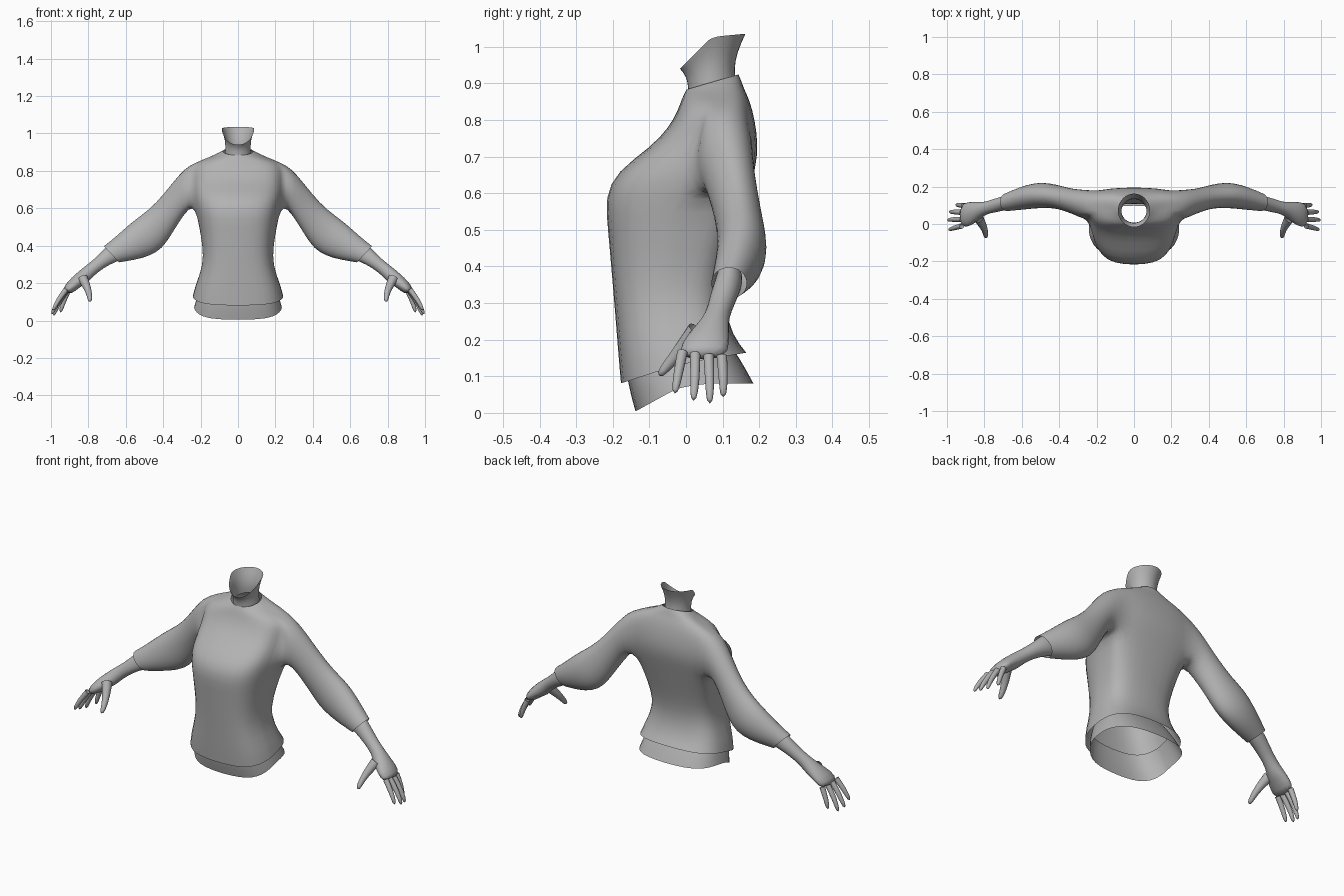
import bpy, bmesh, math
from mathutils import Vector

if "Cube" in bpy.data.objects:
    bpy.data.objects.remove(bpy.data.objects["Cube"])

grey = bpy.data.materials.new("plain_grey")
grey.diffuse_color = (0.45, 0.45, 0.45, 1)
grey.use_nodes = True
grey.node_tree.nodes["Principled BSDF"].inputs["Base Color"].default_value = grey.diffuse_color

# column angles from front centre round the right side to back centre
ANGLES = [-90, -70, -50, -30, -10, -4, 8, 25, 45, 67, 90]


def half_ring(bm, w, yf, yc, yb, zf, zm, zb, e):
    """Right half of a rounded cross-section; height varies front/side/back."""
    out = []
    for a in ANGLES:
        t = math.radians(a)
        s = abs(math.sin(t)) ** e
        x = 0 if abs(a) == 90 else w * math.cos(t) ** e
        ye, ze = (yf, zf) if a < 0 else (yb, zb)
        out.append(bm.verts.new((x, yc + (ye - yc) * s, zm + (ze - zm) * s)))
    return out


def limb_ring(bm, n, start, top, bot, yf, yb):
    """Arm cross-section from its upper and lower outline points (x, z)."""
    t, b = Vector((top[0], 0, top[1])), Vector((bot[0], 0, bot[1]))
    mid, up = (t + b) / 2 + Vector((0, (yf + yb) / 2, 0)), (t - b) / 2
    back = Vector((0, (yb - yf) / 2, 0))
    angs = [math.radians(start + 360 * k / n) for k in range(n)]
    return [bm.verts.new(mid + back * math.cos(a) + up * math.sin(a)) for a in angs]


def bridge(bm, r0, r1, closed=True, skip=()):
    n = len(r0)
    for i in range(n if closed else n - 1):
        if i not in skip:
            j = (i + 1) % n
            bm.faces.new((r0[i], r0[j], r1[j], r1[i]))


def finger(bm, pts, radii, n=8):
    """Tapered tube along a short path, closed at the tip."""
    pts = [Vector(p) for p in pts]
    prev = None
    for i, p in enumerate(pts):
        d = (pts[min(i + 1, len(pts) - 1)] - pts[max(i - 1, 0)]).normalized()
        u = d.cross(Vector((0.3, 1, 0))).normalized()
        v = d.cross(u)
        ring = [bm.verts.new(p + (u * math.cos(k * math.tau / n)
                                  + v * math.sin(k * math.tau / n)) * radii[i])
                for k in range(n)]
        if prev:
            bridge(bm, prev, ring)
        prev = ring
    bm.faces.new(prev)


def finish(bm, name):
    bmesh.ops.recalc_face_normals(bm, faces=bm.faces)
    for f in bm.faces:
        f.smooth = True
    me = bpy.data.meshes.new(name)
    bm.to_mesh(me)
    bm.free()
    me.materials.append(grey)
    ob = bpy.data.objects.new(name, me)
    bpy.context.collection.objects.link(ob)
    ob.modifiers.new("mirror", 'MIRROR').use_clip = True
    sub = ob.modifiers.new("smooth", 'SUBSURF')
    sub.levels = sub.render_levels = 1


def shell(name, rows):
    bm = bmesh.new()
    rings = [half_ring(bm, *r) for r in rows]
    for a, b in zip(rings, rings[1:]):
        bridge(bm, a, b, closed=False)
    finish(bm, name)


# shirt body: half width, front y, side y, back y, front z, side z, back z, roundness
BODY = [
    (.242, -.18, -.01, .168, .08, .135, .165, .7),
    (.228, -.187, -.02, .13, .16, .19, .21, .68),
    (.185, -.197, -.03, .103, .29, .30, .30, .68),
    (.190, -.207, -.01, .118, .40, .40, .40, .68),
    (.207, -.216, .03, .145, .50, .50, .50, .66),
    (.228, -.226, .08, .175, .59, .60, .61, .65),
    (.238, -.193, .09, .192, .66, .66, .67, .65),
    (.240, -.100, .095, .199, .725, .72, .73, .65),
    (.240, -.048, .10, .190, .78, .78, .80, .65),
    (.235, -.024, .09, .175, .825, .838, .855, .7),
    (.170, -.012, .085, .160, .86, .862, .885, .8),
    (.118, -.005, .08, .152, .873, .882, .91, .9),
    (.082, .0, .075, .145, .883, .905, .925, 1),
]
# sleeve: upper outline, lower outline, front y, back y
SLEEVE = [
    ((.285, .815), (.262, .60), .025, .185),
    ((.345, .745), (.305, .54), .052, .188),
    ((.44, .625), (.36, .45), .08, .207),
    ((.52, .563), (.405, .382), .085, .221),
    ((.575, .522), (.47, .343), .083, .223),
    ((.65, .453), (.55, .323), .075, .20),
    ((.718, .398), (.635, .31), .068, .167),
]
bm = bmesh.new()
rings = [half_ring(bm, *r) for r in BODY]
for i in range(len(rings) - 1):
    bridge(bm, rings[i], rings[i + 1], closed=False,
           skip=range(4, 8) if 5 <= i <= 8 else ())
# armhole border, joined to the sleeve
prev = ([rings[5][c] for c in range(4, 9)] + [rings[r][8] for r in range(6, 10)]
        + [rings[9][c] for c in (7, 6, 5, 4)] + [rings[r][4] for r in (8, 7, 6)])
for s in SLEEVE:
    ring = limb_ring(bm, 16, 225, *s)
    bridge(bm, prev, ring)
    prev = ring
finish(bm, "shirt")

# open neck with a slanted rim
shell("neck", [
    (.070, .006, .07, .138, .865, .885, .905, 1),
    (.067, .004, .07, .133, .905, .925, .94, 1),
    (.070, -.006, .07, .141, .925, .975, .985, 1),
    (.087, -.018, .07, .165, .938, 1.027, 1.036, 1),
])

# open waist band below the shirt
shell("waist", [
    (.195, -.168, -.02, .10, .16, .19, .22, .7),
    (.220, -.163, -.01, .15, .085, .13, .15, .7),
    (.235, -.14, .0, .188, .003, .08, .08, .7),
])

# forearm, palm and fingers
bm = bmesh.new()
ARM = [
    ((.69, .41), (.61, .327), .082, .155),
    ((.715, .385), (.65, .314), .075, .155),
    ((.77, .328), (.715, .283), .06, .137),
    ((.818, .292), (.775, .235), .052, .118),
    ((.867, .252), (.805, .198), .018, .12),
    ((.912, .21), (.85, .175), -.016, .12),
    ((.945, .16), (.895, .135), -.024, .115),
]
prev = None
for s in ARM:
    ring = limb_ring(bm, 12, 0, *s)
    if prev:
        bridge(bm, prev, ring)
    prev = ring
bm.faces.new(prev)
FINGERS = [
    ((.92, -.010, .165), (.965, -.022, .105), (.991, -.031, .05)),
    ((.92, .025, .160), (.97, .025, .09), (.997, .020, .03)),
    ((.92, .062, .155), (.965, .065, .085), (.987, .065, .022)),
    ((.91, .098, .155), (.936, .102, .095), (.95, .102, .04)),
]
for path in FINGERS:
    finger(bm, path, (.016, .014, .010))
finger(bm, ((.83, .03, .225), (.803, -.015, .172), (.793, -.05, .13),
            (.791, -.075, .10)), (.03, .021, .016, .011))
finish(bm, "forearm_and_hand")
